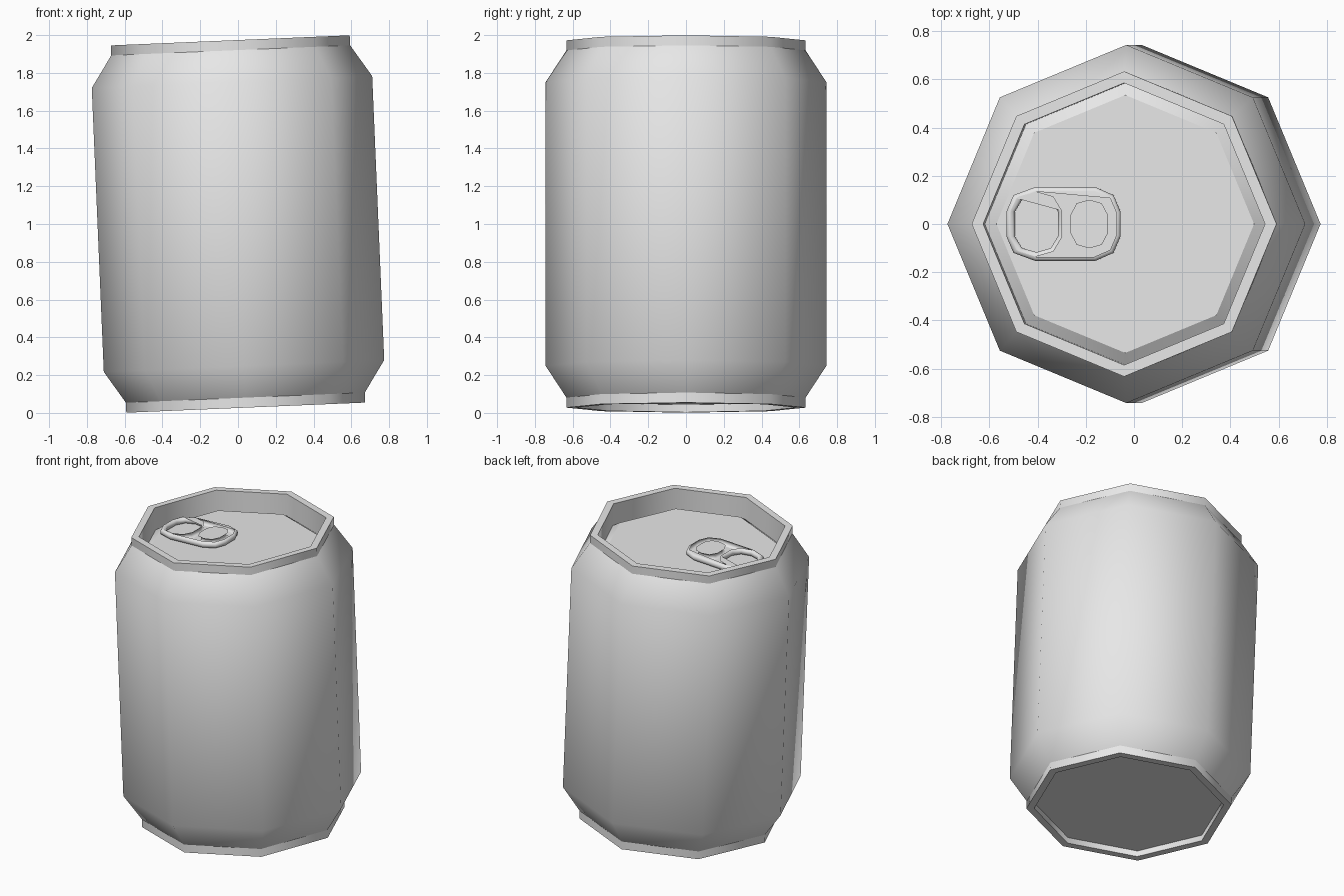
import bpy, bmesh, math

if "Cube" in bpy.data.objects:
    bpy.data.objects.remove(bpy.data.objects["Cube"])

SIDES = 8
HALF = 0.973
TILT = math.radians(-2.42)

metal = bpy.data.materials.new("plain grey metal")
metal.use_nodes = True
metal.diffuse_color = (0.8, 0.8, 0.8, 1)
metal.node_tree.nodes["Principled BSDF"].inputs["Base Color"].default_value = (0.8, 0.8, 0.8, 1)


def finish(obj, angle):
    """Tilt the part with the whole can, colour it and shade it."""
    obj.data.materials.clear()
    obj.data.materials.append(metal)
    obj.location = (0, 0, 1)
    obj.rotation_euler = (0, TILT, 0)
    bpy.ops.object.select_all(action="DESELECT")
    obj.select_set(True)
    bpy.context.view_layer.objects.active = obj
    bpy.ops.object.shade_smooth_by_angle(angle=math.radians(angle))


def lathe(name, profile, angle):
    """Turn a (radius, height) profile, listed from bottom outside to top inside."""
    bm = bmesh.new()
    rings = []
    for r, z in profile:
        if r == 0:
            rings.append([bm.verts.new((0, 0, z))] * SIDES)
        else:
            turns = [math.tau * i / SIDES for i in range(SIDES)]
            rings.append([bm.verts.new((r * math.cos(a), r * math.sin(a), z)) for a in turns])
    for low, high in zip(rings, rings[1:]):
        for i in range(SIDES):
            j = (i + 1) % SIDES
            corners = dict.fromkeys((low[i], low[j], high[j], high[i]))
            bm.faces.new(list(corners))
    mesh = bpy.data.meshes.new(name)
    bm.to_mesh(mesh)
    bm.free()
    obj = bpy.data.objects.new(name, mesh)
    bpy.context.collection.objects.link(obj)
    finish(obj, angle)


# Can shell, rims and end panels
BODY, RIM, INNER, PANEL = 0.743, 0.633, 0.585, 0.535
NECK, SHOULDER = HALF - 0.053, 0.752
lathe("can_body", [(RIM, -NECK), (BODY, -SHOULDER), (BODY, SHOULDER), (RIM, NECK)], 50)
lathe("top_rim", [(RIM, NECK), (RIM, HALF), (INNER, HALF), (INNER, HALF - 0.15)], 50)
lathe("bottom_rim", [(INNER, -HALF + 0.04), (INNER, -HALF), (RIM, -HALF), (RIM, -NECK)], 50)
lathe("lid_panel", [(INNER, HALF - 0.15), (PANEL, HALF - 0.115), (0, HALF - 0.115)], 30)
lathe("base_panel", [(0, -HALF + 0.04), (INNER, -HALF + 0.04)], 30)


# Pull tab: a rounded plate with two finger holes
def mirrored(half):
    """Close an outline given by its +y half."""
    return half + [(x, -y) for x, y in reversed(half)]


outlines = [
    mirrored([(-0.53, 0.05), (-0.5, 0.12), (-0.41, 0.153), (-0.16, 0.153), (-0.085, 0.12), (-0.055, 0.05)]),
    mirrored([(-0.495, 0.05), (-0.465, 0.1), (-0.405, 0.117), (-0.345, 0.1), (-0.315, 0.05)]),
    mirrored([(-0.245, 0.035), (-0.225, 0.072), (-0.185, 0.083), (-0.145, 0.072), (-0.125, 0.035)]),
]
ROUND = 0.017
curve = bpy.data.curves.new("pull_tab_outline", "CURVE")
curve.dimensions = "2D"
curve.fill_mode = "BOTH"
curve.extrude = 0.003
curve.bevel_depth = ROUND
curve.bevel_resolution = 2
curve.offset = -ROUND
for outline in outlines:
    spline = curve.splines.new("POLY")
    spline.points.add(len(outline) - 1)
    for point, (x, y) in zip(spline.points, outline):
        point.co = (x, y, 0, 1)
    spline.use_cyclic_u = True
helper = bpy.data.objects.new("pull_tab_outline", curve)
bpy.context.collection.objects.link(helper)
bpy.context.view_layer.update()
mesh = bpy.data.meshes.new_from_object(helper.evaluated_get(bpy.context.evaluated_depsgraph_get()))
bpy.data.objects.remove(helper)

# Weld the plate and set it just above the lid
bm = bmesh.new()
bm.from_mesh(mesh)
bmesh.ops.remove_doubles(bm, verts=bm.verts, dist=0.0005)
bmesh.ops.recalc_face_normals(bm, faces=bm.faces)
bmesh.ops.translate(bm, verts=bm.verts, vec=(0.037, 0, HALF - 0.092))
bm.to_mesh(mesh)
bm.free()
mesh.name = "pull_tab"
tab = bpy.data.objects.new("pull_tab", mesh)
bpy.context.collection.objects.link(tab)
finish(tab, 60)
